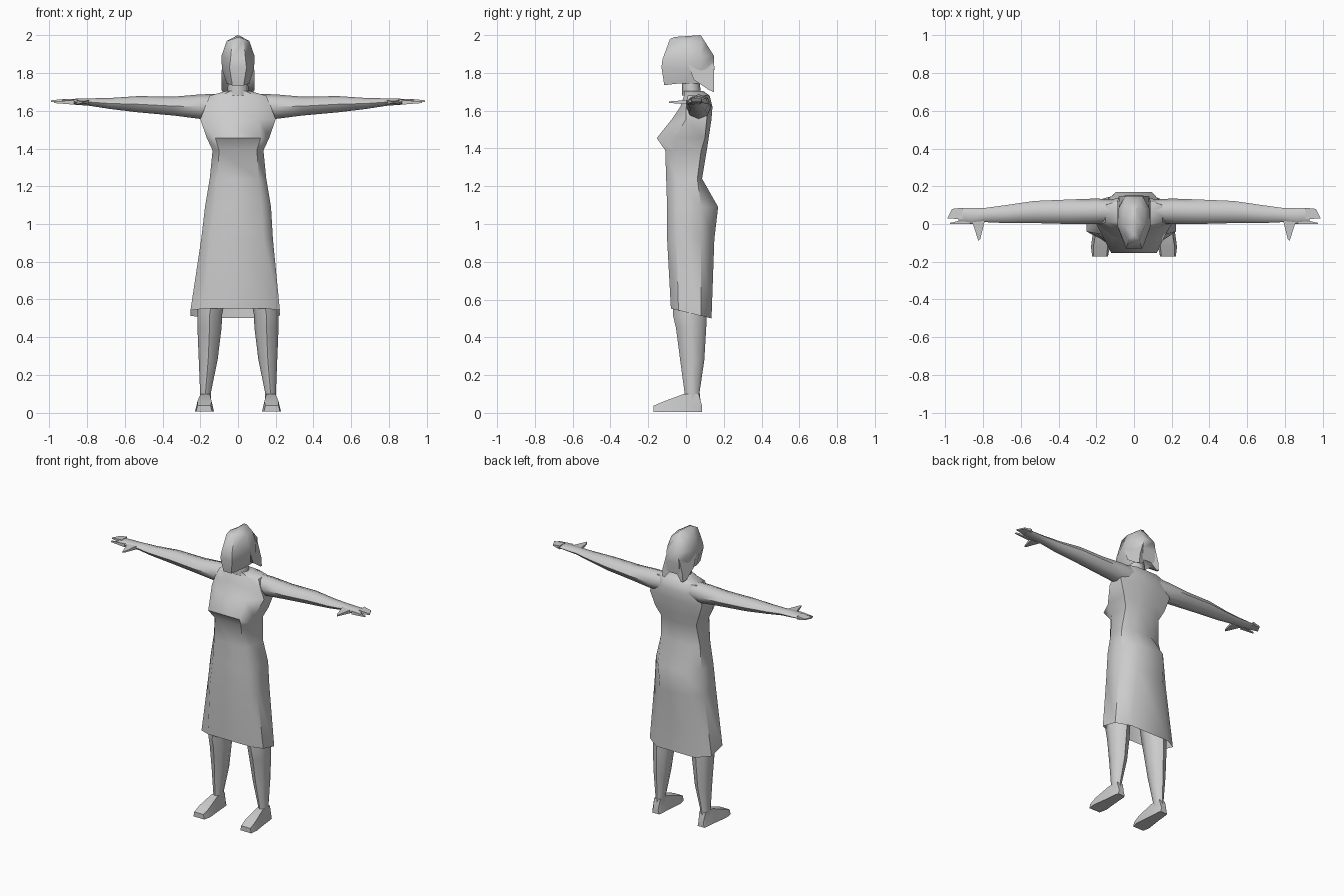
import bpy, bmesh, math

grey = bpy.data.materials.new("plain grey")
grey.diffuse_color = (0.6, 0.6, 0.6, 1)


def loft(name, rings, cap_start=True, cap_end=True, angle=50):
    """Skin a list of equal-length point rings into one smooth-shaded object."""
    bm = bmesh.new()
    loops = [[bm.verts.new(p) for p in r] for r in rings]
    n = len(loops[0])
    for a, b in zip(loops, loops[1:]):
        for i in range(n):
            j = (i + 1) % n
            bm.faces.new((a[i], a[j], b[j], b[i]))
    if cap_start:
        bm.faces.new(loops[0][::-1])
    if cap_end:
        bm.faces.new(loops[-1])
    bmesh.ops.recalc_face_normals(bm, faces=bm.faces)
    mesh = bpy.data.meshes.new(name)
    bm.to_mesh(mesh)
    bm.free()
    mesh.materials.append(grey)
    ob = bpy.data.objects.new(name, mesh)
    bpy.context.collection.objects.link(ob)
    bpy.ops.object.select_all(action='DESELECT')
    ob.select_set(True)
    bpy.context.view_layer.objects.active = ob
    bpy.ops.object.shade_smooth_by_angle(angle=math.radians(angle))
    return ob


def body_ring(z, fw, yf, w, y1, y2, bw, yb, slope=0, cx=0):
    """Eight-sided section: front edge, two side edges, back edge."""
    pts = [(-fw, yf), (fw, yf), (w, y1), (w, y2),
           (bw, yb), (-bw, yb), (-w, y2), (-w, y1)]
    return [(x + cx, y, z - slope * y) for x, y in pts]


def oval(cx, cy, rx, ry, z, n=8):
    return [(cx + rx * math.cos(2 * math.pi * i / n),
             cy + ry * math.sin(2 * math.pi * i / n), z) for i in range(n)]


# Dress: shoulders, bust, waist, hips and open slanted hem
loft("dress", [body_ring(*r) for r in (
    (1.705, 0.04, -0.01, 0.065, 0.01, 0.07, 0.04, 0.09),
    (1.68, 0.09, -0.01, 0.15, 0.01, 0.10, 0.08, 0.125),
    (1.62, 0.10, -0.03, 0.175, 0.00, 0.11, 0.08, 0.14),
    (1.555, 0.11, -0.075, 0.20, 0.00, 0.11, 0.07, 0.135),
    (1.455, 0.12, -0.155, 0.165, -0.06, 0.10, 0.06, 0.12),
    (1.39, 0.10, -0.11, 0.135, -0.06, 0.08, 0.06, 0.11),
    (1.24, 0.11, -0.105, 0.15, -0.05, 0.06, 0.07, 0.085),
    (1.09, 0.125, -0.10, 0.175, -0.05, 0.08, 0.095, 0.17),
    (0.92, 0.14, -0.10, 0.19, -0.05, 0.08, 0.10, 0.15, 0, -0.005),
    (0.533, 0.16, -0.08, 0.237, -0.04, 0.08, 0.15, 0.135, 0.24, -0.015),
)], cap_end=False)

# Neck
loft("neck", [oval(0, 0.03, 0.06, 0.05, 1.68), oval(0, 0.02, 0.045, 0.045, 1.82)])


# Head with bobbed hair: face edge, temple, hair side and back, each with a height
def head_ring(fw, yf, zf, w, ym, zm, bw, yb, zb):
    return [(-fw, yf, zf), (fw, yf, zf), (w, ym, zm), (w * .95, .08, (zm + zb) / 2),
            (bw, yb, zb), (-bw, yb, zb), (-w * .95, .08, (zm + zb) / 2), (-w, ym, zm)]


loft("head", [head_ring(*r) for r in (
    (0.01, -0.03, 1.77, 0.03, 0.02, 1.79, 0.02, 0.10, 1.78),
    (0.03, -0.115, 1.735, 0.06, -0.03, 1.745, 0.05, 0.14, 1.74),
    (0.045, -0.13, 1.83, 0.085, -0.02, 1.82, 0.05, 0.15, 1.82),
    (0.04, -0.125, 1.87, 0.088, -0.01, 1.89, 0.045, 0.148, 1.89),
    (0.03, -0.085, 1.98, 0.06, 0.0, 1.97, 0.025, 0.11, 1.95),
    (0.004, -0.06, 1.99, 0.01, 0.01, 1.995, 0.006, 0.075, 2.0),
)], angle=60)

for side, s in (("left", 1), ("right", -1)):
    # Hair locks hanging beside the neck
    loft(side + "_hair_lock", [[(s * x, y, z) for x, y, z in r] for r in (
        ((0.085, 0.01, 1.85), (0.05, 0.148, 1.85), (0.03, 0.13, 1.85), (0.06, 0.01, 1.85)),
        ((0.088, 0.04, 1.765), (0.075, 0.148, 1.76), (0.02, 0.135, 1.75), (0.06, 0.04, 1.77)),
        ((0.088, 0.12, 1.71), (0.08, 0.148, 1.70), (0.06, 0.145, 1.70), (0.07, 0.12, 1.715)),
    )])

    # Arm tapering into a flat hand: x, front y, back y, bottom z, top z
    arm = []
    for x, yf, yb, zb, zt in (
            (0.11, 0.01, 0.13, 1.56, 1.69), (0.20, 0.0, 0.135, 1.557, 1.687),
            (0.34, 0.0, 0.13, 1.575, 1.675), (0.53, 0.005, 0.122, 1.592, 1.678),
            (0.68, 0.005, 0.10, 1.61, 1.668), (0.79, 0.01, 0.085, 1.627, 1.666),
            (0.86, 0.0, 0.086, 1.632, 1.664), (0.93, 0.01, 0.085, 1.64, 1.66)):
        cy, cz, ry, rz = (yf + yb) / 2, (zb + zt) / 2, (yb - yf) / 2, (zt - zb) / 2
        arm.append([(s * x, cy + ry * math.cos(k * math.pi / 4),
                     cz + rz * math.sin(k * math.pi / 4)) for k in range(8)])
    loft(side + "_arm", arm)

    # Fingers and thumb as flat tapered spikes: base pair, tip pair, height
    for part, a, b, c, d, z in (
            ("fingers", (0.91, 0.085), (0.91, 0.025), (0.99, 0.03), (0.965, 0.08), 1.652),
            ("index_finger", (0.87, 0.03), (0.87, 0.0), (0.975, 0.0), (0.975, 0.006), 1.645),
            ("thumb", (0.79, 0.02), (0.86, 0.02), (0.825, -0.09), (0.815, -0.08), 1.645)):
        loft(side + "_" + part, [
            [(s * p[0], p[1], z + h) for p, h in ((a, -t), (b, -t), (b, t), (a, t))]
            for a, b, t in ((a, b, 0.012), (d, c, 0.004))])

    # Leg from under the skirt to the ankle
    loft(side + "_leg", [oval(s * x, y, rx, ry, z) for x, y, rx, ry, z in (
        (0.105, 0.02, 0.085, 0.09, 0.85), (0.15, 0.02, 0.066, 0.09, 0.52),
        (0.151, 0.027, 0.064, 0.08, 0.45), (0.158, 0.033, 0.05, 0.064, 0.28),
        (0.172, 0.032, 0.029, 0.04, 0.11), (0.172, 0.035, 0.028, 0.042, 0.06))])

    # Wedge foot: y, inner x, outer x, top inner x, top outer x, top z
    loft(side + "_foot", [
        [(s * xi, y, 0.005), (s * xo, y, 0.005), (s * to, y, zt), (s * ti, y, zt)]
        for y, xi, xo, ti, to, zt in (
            (0.085, 0.148, 0.20, 0.155, 0.192, 0.035), (0.068, 0.143, 0.205, 0.15, 0.197, 0.10),
            (-0.012, 0.137, 0.213, 0.15, 0.198, 0.10), (-0.12, 0.127, 0.228, 0.14, 0.215, 0.06),
            (-0.172, 0.138, 0.222, 0.145, 0.215, 0.038))], angle=40)
